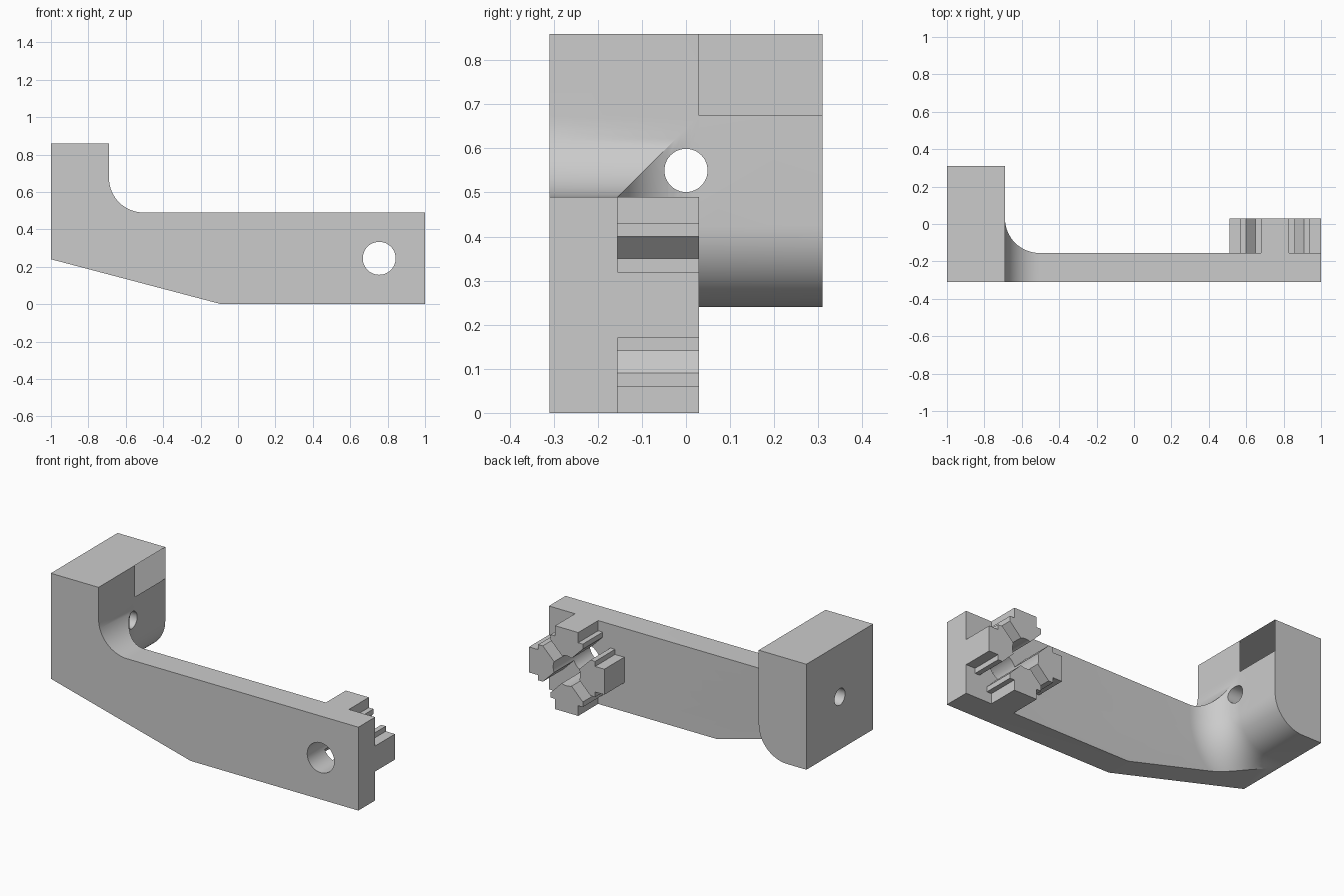
import bpy, bmesh, math
from mathutils import Vector

cube = bpy.data.objects.get("Cube")
if cube:
    bpy.data.objects.remove(cube)

GREY = bpy.data.materials.new("light_grey")
GREY.use_nodes = True
GREY.diffuse_color = (0.6, 0.6, 0.6, 1)
GREY.node_tree.nodes["Principled BSDF"].inputs["Base Color"].default_value = (0.6, 0.6, 0.6, 1)

R = 0.185                 # fillet radius
END, TOP, BACK = 1.0, 0.49, 0.31
PLATE_BACK = -0.155
WALL = -0.69              # inner face of the mounting block
HUB = Vector((END - TOP / 2, TOP / 2))
STEPS = 16


def arc(cx, cz, r, start, end):
    angles = [math.radians(start + (end - start) * i / STEPS) for i in range(STEPS + 1)]
    return [(cx + r * math.cos(a), cz + r * math.sin(a)) for a in angles]


def loft(name, sections):
    """Skin a stack of equal-length (x, z) outlines, each placed at its own y."""
    bm = bmesh.new()
    rings = [[bm.verts.new((x, y, z)) for x, z in pts] for y, pts in sections]
    n = len(rings[0])
    bm.faces.new(rings[0])
    bm.faces.new(rings[-1])
    for a, b in zip(rings, rings[1:]):
        for i in range(n):
            j = (i + 1) % n
            bm.faces.new((a[i], a[j], b[j], b[i]))
    bmesh.ops.recalc_face_normals(bm, faces=bm.faces)
    mesh = bpy.data.meshes.new(name)
    bm.to_mesh(mesh)
    bm.free()
    mesh.materials.append(GREY)
    obj = bpy.data.objects.new(name, mesh)
    bpy.context.collection.objects.link(obj)
    return obj


def prism(name, pts, y0, y1):
    return loft(name, [(y0, pts), (y1, pts)])


def cylinder(name, radius, depth, location, rotation):
    bpy.ops.mesh.primitive_cylinder_add(vertices=48, radius=radius, depth=depth,
                                        location=location, rotation=rotation)
    obj = bpy.context.object
    obj.name = name
    obj.data.materials.append(GREY)
    return obj


def combine(target, tool, operation):
    mod = target.modifiers.new(operation.lower(), 'BOOLEAN')
    mod.operation, mod.object, mod.solver = operation, tool, 'EXACT'
    bpy.context.view_layer.objects.active = target
    bpy.ops.object.modifier_apply(modifier=mod.name)
    bpy.data.objects.remove(tool)


# Bracket: side profile of the arm and upright block
profile = [(-1, 0.24), (-1, 0.86), (WALL, 0.86)]
profile += arc(WALL + R, TOP + R, R, 180, 270)
profile += [(END, TOP), (END, 0), (-0.09, 0)]
bracket = prism("bracket", profile, -BACK, BACK)


# Envelope: full plate in front, flaring fillet, then the rounded block behind
def block_outline(grow):
    corner = arc(WALL - R, 0.24 + R, R + grow, 0, -90)
    return [(-1.2, 1.1), (WALL + grow, 1.1)] + corner + [(-1.2, 0.24 - grow)]


sections = [(-0.4, block_outline(2)), (PLATE_BACK, block_outline(2))]
for i in range(STEPS + 1):
    a = math.radians(90 * i / STEPS)
    sections.append((PLATE_BACK + R * (1 - math.cos(a)), block_outline(R * (1 - math.sin(a)))))
sections.append((0.4, block_outline(0)))
combine(bracket, loft("envelope", sections), 'INTERSECT')

# Four coupling teeth around the pivot
half = [(0.02, 0.07), (0.105, 0.155), (0.105, 0.185), (0.075, 0.185), (0.075, TOP / 2)]
tooth = half + [(-w, u) for w, u in reversed(half)]
for side in range(4):
    c, s = ((1, 0), (0, 1), (-1, 0), (0, -1))[side]
    pts = [(HUB.x + w * c - u * s, HUB.y + w * s + u * c) for w, u in tooth]
    combine(bracket, prism("coupling_tooth", pts, PLATE_BACK - 0.03, 0.03), 'UNION')

# Pivot hole through the arm, screw hole through the block
combine(bracket, cylinder("pivot_hole", 0.088, 1, (HUB.x, 0, HUB.y), (math.pi / 2, 0, 0)), 'DIFFERENCE')
combine(bracket, cylinder("screw_hole", 0.049, 0.9, (-0.9, 0, 0.55), (0, math.pi / 2, 0)), 'DIFFERENCE')

# Smooth curved faces, crisp edges
bpy.ops.object.select_all(action='DESELECT')
bracket.select_set(True)
bpy.context.view_layer.objects.active = bracket
bpy.ops.object.shade_smooth_by_angle(angle=math.radians(25))
